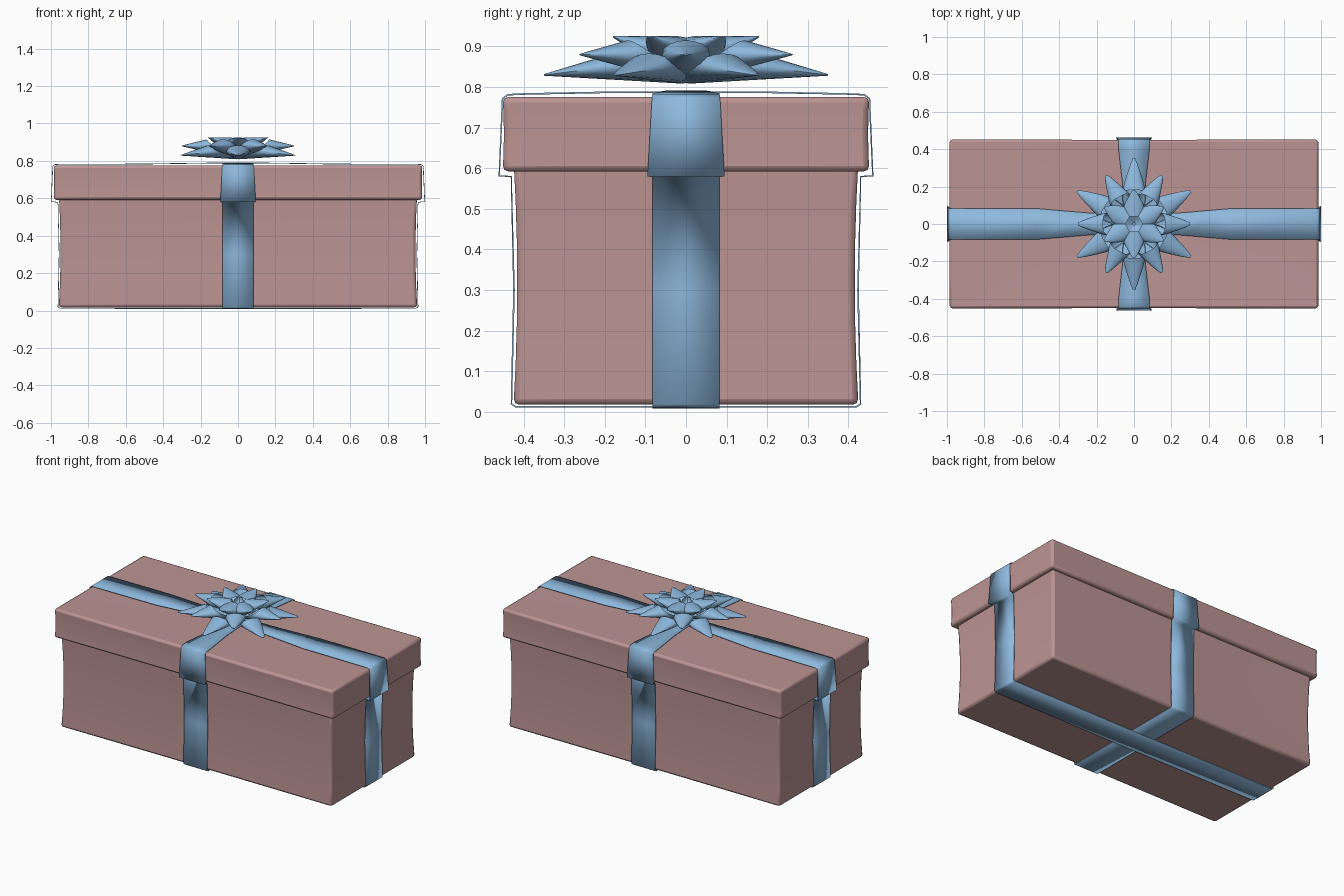
import bpy, bmesh, math
from mathutils import Vector, Matrix

if "Cube" in bpy.data.objects:
    bpy.data.objects.remove(bpy.data.objects["Cube"])


def material(name, rgb):
    m = bpy.data.materials.new(name)
    m.diffuse_color = (*rgb, 1)
    m.use_nodes = True
    m.node_tree.nodes["Principled BSDF"].inputs["Base Color"].default_value = m.diffuse_color
    return m


PINK = material("dusty_pink_card", (0.50, 0.30, 0.295))
BLUE = material("sky_blue_ribbon", (0.27, 0.48, 0.72))


def finish(name, bm, mat, angle=35):
    me = bpy.data.meshes.new(name)
    bm.to_mesh(me)
    bm.free()
    me.materials.append(mat)
    ob = bpy.data.objects.new(name, me)
    bpy.context.collection.objects.link(ob)
    bpy.ops.object.select_all(action='DESELECT')
    ob.select_set(True)
    bpy.context.view_layer.objects.active = ob
    bpy.ops.object.shade_smooth_by_angle(angle=math.radians(angle))
    return ob


# Bevelled card box whose walls are drawn in slightly at their middles
def card_box(name, hx, hy, z0, z1, pinch, sag):
    bm = bmesh.new()
    bmesh.ops.create_cube(bm, size=2)
    bmesh.ops.subdivide_edges(bm, edges=bm.edges[:], cuts=5, use_grid_fill=True)
    for v in bm.verts:
        x, y, z = v.co
        mid = lambda t: 1 - t * t
        v.co = (x * (hx - pinch * mid(z)),
                y * (hy - pinch * mid(z) - 0.3 * pinch * mid(x)),
                z0 + (z + 1) / 2 * (z1 - z0))
        if z > 0.99:
            v.co.z -= sag * mid(x) * mid(y)
    ob = finish(name, bm, PINK)
    bev = ob.modifiers.new("rounded_edges", 'BEVEL')
    bev.width, bev.segments = 0.014, 2
    bev.limit_method, bev.angle_limit = 'ANGLE', math.radians(50)
    return ob


card_box("box_base", 0.958, 0.425, 0.017, 0.62, 0.009, 0)
card_box("box_lid", 0.986, 0.452, 0.592, 0.776, 0.003, 0.006)


# Ribbon loop: stations of (distance, height, half width), mirrored to both sides
def ribbon(name, lid, base, knee, lift, turn):
    half = [(0.0, 0.790 + lift, 0.048), (0.25 if knee > 0.4 else 0.2, 0.789, 0.060),
            (knee, 0.785, 0.083), (lid - 0.022, 0.783, 0.083), (lid - 0.008, 0.772, 0.084),
            (lid, 0.58, 0.095), (base, 0.578, 0.083), (base - 0.006, 0.30, 0.083),
            (base, 0.018, 0.083), (base - 0.012, 0.010, 0.083), (0.0, 0.010 - lift, 0.083)]
    loop = half + [(-d, z, w) for d, z, w in half[-2:0:-1]]
    bm = bmesh.new()
    rows = [[bm.verts.new((d, s * w, z)) for s in (-1, 1)] for d, z, w in loop]
    for a, b in zip(rows, rows[1:] + rows[:1]):
        bm.faces.new((a[0], b[0], b[1], a[1]))
    bmesh.ops.rotate(bm, verts=bm.verts, matrix=Matrix.Rotation(turn, 3, 'Z'))
    bmesh.ops.recalc_face_normals(bm, faces=bm.faces)
    ob = finish(name, bm, BLUE, 30)
    sol = ob.modifiers.new("thickness", 'SOLIDIFY')
    sol.thickness, sol.offset = 0.004, -1
    return ob


ribbon("long_ribbon", 1.0, 0.964, 0.52, 0.002, 0)
ribbon("cross_ribbon", 0.462, 0.432, 0.40, 0.0, math.pi / 2)

# Bow: three tiers of six cone-shaped loops, open towards the middle
AROUND, ALONG, FLOOR = 16, 6, 0.808


def petal(bm, radius, tip_z, width, rise, top_len, angle):
    rot = Matrix.Rotation(angle, 3, 'Z')
    rings = []
    for j in range(ALONG + 1):
        v = j / ALONG
        ring = []
        for i in range(AROUND):
            t = 2 * math.pi * i / AROUND
            low = (1 - math.sin(t)) / 2
            s = v * radius * (top_len + (0.97 - top_len) * low ** 2)
            w = 0.007 + width * min(1, s / (0.48 * radius)) ** 0.85
            z = tip_z + (FLOOR - tip_z) * s / radius + (0.004 + rise * s) * (1 - low)
            ring.append(bm.verts.new(rot @ Vector((radius - s, w * math.cos(t), z))))
        rings.append(ring)
    for a, b in zip(rings, rings[1:]):
        for i in range(AROUND):
            k = (i + 1) % AROUND
            bm.faces.new((a[i], a[k], b[k], b[i]))
    bm.faces.new(rings[0][::-1])


TIERS = [("bow_outer_loops", 0.350, 0.828, 0.055, 0.36, 0.48, 30),
         ("bow_middle_loops", 0.300, 0.878, 0.052, 0.48, 0.45, 0),
         ("bow_top_loops", 0.180, 0.922, 0.050, 0.63, 0.78, 30)]
for name, radius, tip_z, width, rise, top_len, start in TIERS:
    bm = bmesh.new()
    for n in range(6):
        petal(bm, radius, tip_z, width, rise, top_len, math.radians(start + 60 * n))
    bmesh.ops.recalc_face_normals(bm, faces=bm.faces)
    finish(name, bm, BLUE, 45)
